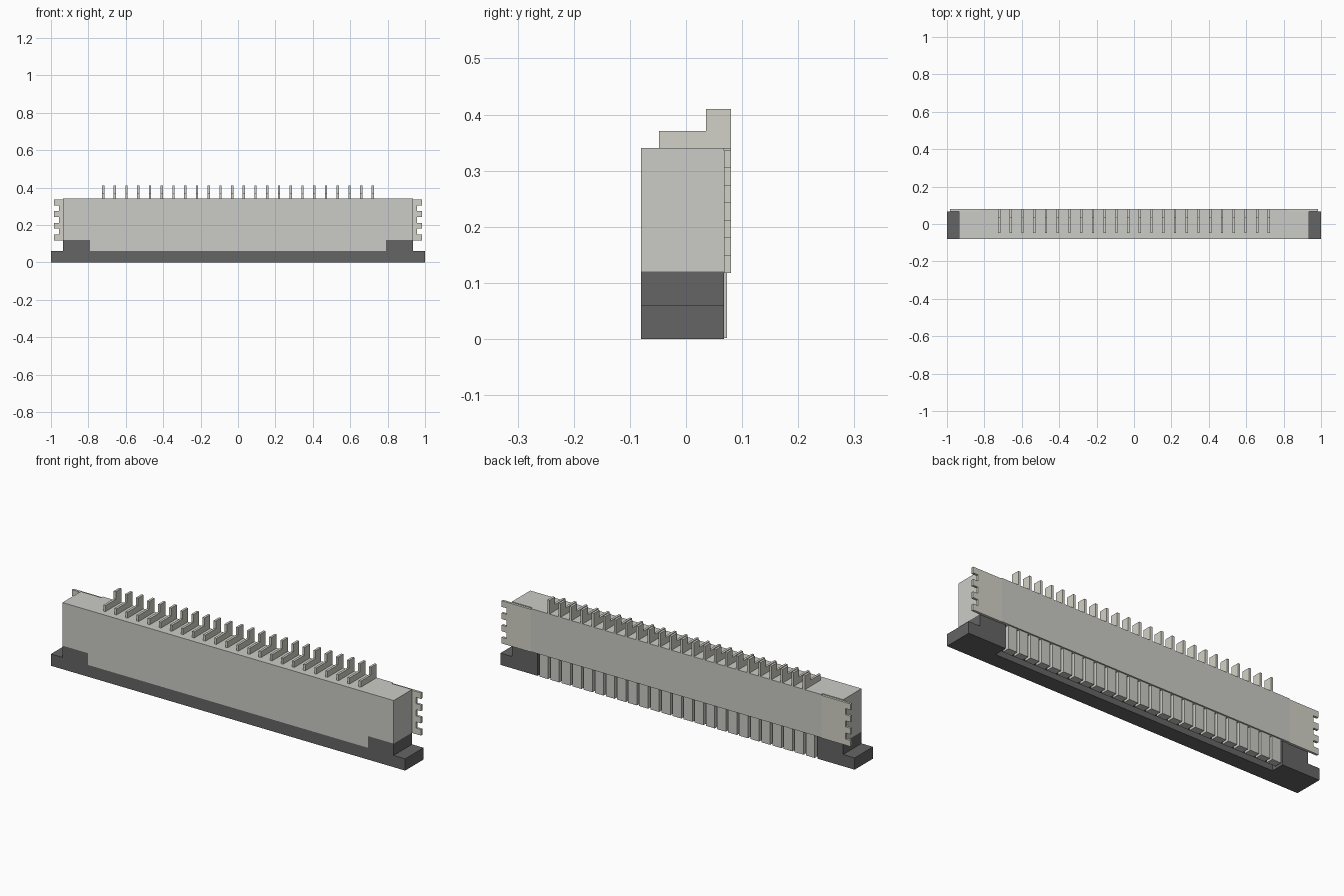
import bpy, bmesh
from mathutils import Vector

if "Cube" in bpy.data.objects:
    bpy.data.objects.remove(bpy.data.objects["Cube"])


def material(name, rgb):
    m = bpy.data.materials.new(name)
    m.diffuse_color = (*rgb, 1)
    m.use_nodes = True
    m.node_tree.nodes["Principled BSDF"].inputs["Base Color"].default_value = m.diffuse_color
    return m


IVORY = material("ivory_plastic", (0.60, 0.60, 0.57))
DARK = material("dark_plastic", (0.13, 0.13, 0.13))
METAL = material("tinned_metal", (0.65, 0.64, 0.57))


def prism(bm, outline, axis, lo, hi):
    """Extrude a 2D outline along axis x (outline in y,z) or y (outline in x,z)."""
    if axis == "x":
        pts, d = [(lo, a, b) for a, b in outline], Vector((hi - lo, 0, 0))
    else:
        pts, d = [(a, lo, b) for a, b in outline], Vector((0, hi - lo, 0))
    face = bm.faces.new([bm.verts.new(p) for p in pts])
    new = bmesh.ops.extrude_face_region(bm, geom=[face])["geom"]
    bmesh.ops.translate(bm, vec=d, verts=[v for v in new if isinstance(v, bmesh.types.BMVert)])


def rect(a0, a1, b0, b1):
    return [(a0, b0), (a1, b0), (a1, b1), (a0, b1)]


def finish(bm, name, mat):
    bmesh.ops.recalc_face_normals(bm, faces=bm.faces)
    me = bpy.data.meshes.new(name)
    bm.to_mesh(me)
    bm.free()
    me.materials.append(mat)
    ob = bpy.data.objects.new(name, me)
    bpy.context.collection.objects.link(ob)
    return ob


PITCH = 0.0627
PINS = 24

# Locking bar: stepped section along the middle, full-depth blocks and feet at the ends
bm = bmesh.new()
prism(bm, [(-0.08, 0), (0.0, 0), (0.0, 0.03), (0.035, 0.03), (0.035, 0.06), (-0.08, 0.06)],
      "x", -0.79, 0.79)
foot = [(0.79, 0), (1.0, 0), (1.0, 0.06), (0.935, 0.06), (0.935, 0.12), (0.79, 0.12)]
for s in (-1, 1):
    prism(bm, [(s * x, z) for x, z in foot], "y", -0.08, 0.068)
finish(bm, "locking_bar", DARK)

# Housing: deep middle, shallower ends that leave room for the metal tabs
bm = bmesh.new()
prism(bm, [(-0.08, 0.06), (0.035, 0.06), (0.035, 0.12), (0.08, 0.12), (0.08, 0.34), (-0.08, 0.34)],
      "x", -0.79, 0.79)
for s in (-1, 1):
    prism(bm, rect(-0.08, 0.08, 0.12, 0.34), "x", s * 0.79, s * 0.82)
    prism(bm, rect(-0.08, 0.068, 0.12, 0.34), "x", s * 0.82, s * 0.935)
finish(bm, "housing", IVORY)

# Comb of slats hanging below the back of the housing
bm = bmesh.new()
for i in range(PINS + 1):
    x = (i - PINS / 2) * PITCH
    prism(bm, rect(0.035, 0.073, 0.002, 0.12), "x", x - 0.025, x + 0.025)
finish(bm, "rear_slats", IVORY)

# Stepped solder pins along the top
bm = bmesh.new()
pin = [(-0.048, 0.34), (0.08, 0.34), (0.08, 0.41), (0.036, 0.41), (0.036, 0.371), (-0.048, 0.371)]
for i in range(PINS):
    x = (i - (PINS - 1) / 2) * PITCH
    prism(bm, pin, "x", x - 0.006, x + 0.006)
finish(bm, "solder_pins", METAL)

# Notched mounting tabs at both ends of the back
step = (0.336 - 0.118) / 7
edge = []
for k in range(7):
    x = 0.985 if k % 2 == 0 else 0.957
    edge += [(x, 0.118 + k * step), (x, 0.118 + (k + 1) * step)]
tab = [(0.82, 0.118)] + edge + [(0.82, 0.336)]
for s, side in ((-1, "left"), (1, "right")):
    bm = bmesh.new()
    prism(bm, [(s * x, z) for x, z in tab], "y", 0.068, 0.08)
    finish(bm, side + "_mounting_tab", METAL)
